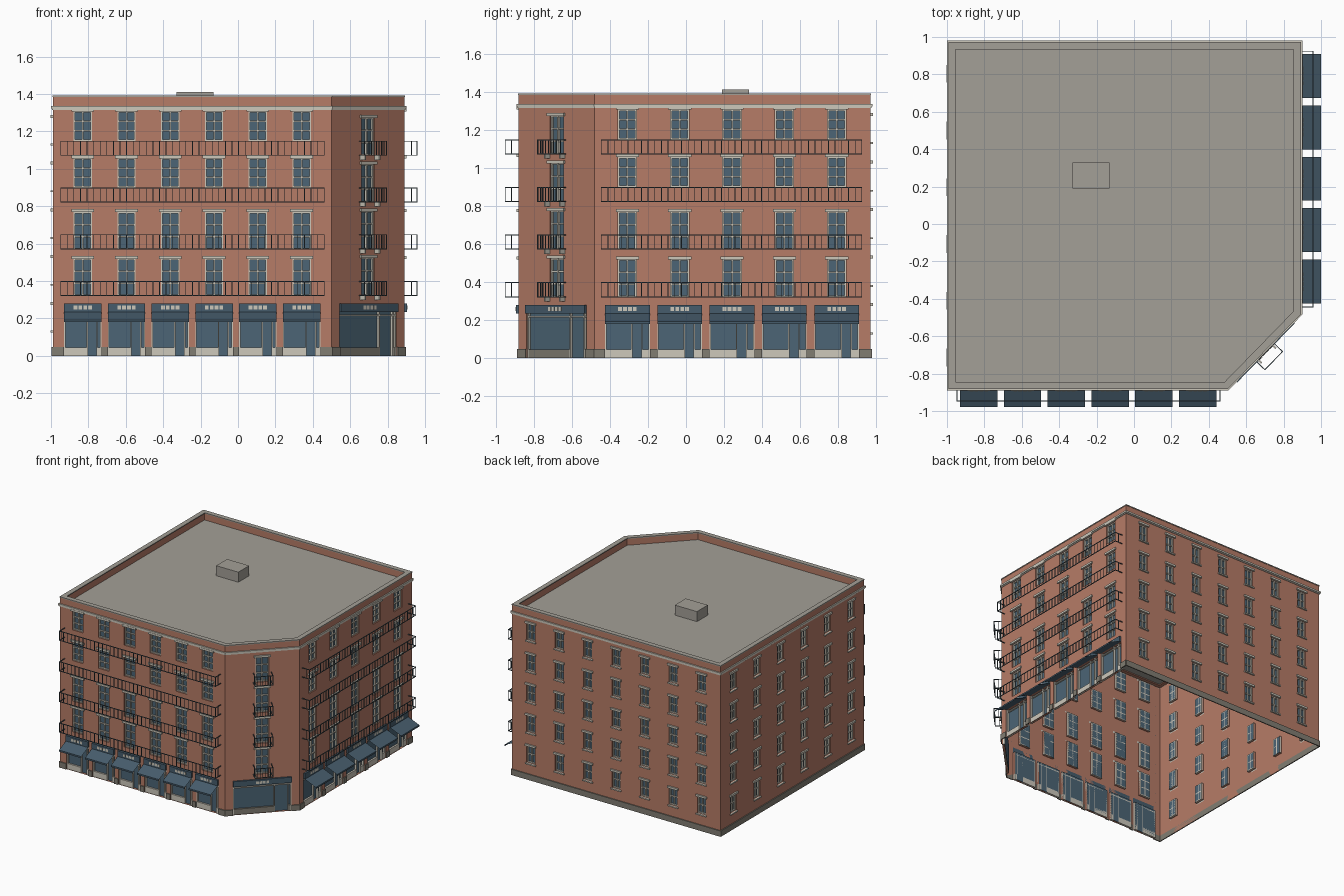
import bpy, bmesh, math
from mathutils import Vector

if "Cube" in bpy.data.objects:
    bpy.data.objects.remove(bpy.data.objects["Cube"])


def material(name, r, g, b):
    m = bpy.data.materials.new(name)
    m.diffuse_color = (r, g, b, 1)
    m.use_nodes = True
    m.node_tree.nodes["Principled BSDF"].inputs["Base Color"].default_value = m.diffuse_color
    return m


BRICK = material("brick", 0.47, 0.20, 0.135)
GLASS = material("blue_glass", 0.072, 0.13, 0.18)
CREAM = material("cream_trim", 0.61, 0.58, 0.50)
ROOF = material("roof_grey", 0.37, 0.35, 0.31)
STONE = material("plinth_stone", 0.22, 0.205, 0.17)
SLATE = material("slate_blue", 0.062, 0.108, 0.15)
METAL = material("rail_metal", 0.075, 0.11, 0.13)

parts = {}


def part(name, *mats):
    """Mesh under construction for a named part."""
    if name not in parts:
        parts[name] = (bmesh.new(), mats)
    return parts[name][0]


def face(bm, pts, mat=0):
    f = bm.faces.new([bm.verts.new(p) for p in pts])
    f.material_index = mat


class Wall:
    """Facade frame: u runs to the right seen from outside, o points outward."""

    def __init__(self, name, origin, d, u0, u1):
        self.name, self.u0, self.u1 = name, u0, u1
        self.origin = Vector((*origin, 0))
        self.d = Vector((*d, 0)).normalized()
        self.n = Vector((self.d.y, -self.d.x, 0))
        self.holes = []

    def at(self, u, o, z):
        return self.origin + self.d * u + self.n * o + Vector((0, 0, z))

    def box(self, name, mat, u0, u1, o0, o1, z0, z1):
        bm = part(name, mat)
        v = [bm.verts.new(self.at(u, o, z)) for z in (z0, z1)
             for u, o in ((u0, o1), (u1, o1), (u1, o0), (u0, o0))]
        for q in ((3, 2, 1, 0), (4, 5, 6, 7), (0, 1, 5, 4), (1, 2, 6, 5), (2, 3, 7, 6), (3, 0, 4, 7)):
            bm.faces.new([v[i] for i in q])

    def build(self, top, depth=0.02):
        """Brick sheet with recessed glazed openings."""
        bm = part(self.name, BRICK, GLASS)
        us = sorted({self.u0, self.u1, *[h[i] for h in self.holes for i in (0, 1)]})
        zs = sorted({0, top, *[h[i] for h in self.holes for i in (2, 3)]})
        for a, b in zip(us, us[1:]):
            for c, d in zip(zs, zs[1:]):
                mu, mz = (a + b) / 2, (c + d) / 2
                if not any(h[0] < mu < h[1] and h[2] < mz < h[3] for h in self.holes):
                    face(bm, [self.at(u, 0, z) for u, z in ((a, c), (b, c), (b, d), (a, d))])
        for a, b, c, d in self.holes:
            ring = [(a, c), (b, c), (b, d), (a, d)]
            face(bm, [self.at(u, -depth, z) for u, z in ring], 1)
            for p, q in zip(ring, ring[1:] + ring[:1]):
                face(bm, [self.at(p[0], 0, p[1]), self.at(q[0], 0, q[1]),
                          self.at(q[0], -depth, q[1]), self.at(p[0], -depth, p[1])])
        bmesh.ops.remove_doubles(bm, verts=bm.verts, dist=1e-5)

    def window(self, u, w, z0, z1, bars=2, hood=0.012, sill=False):
        a, b = u - w / 2, u + w / 2
        self.holes.append((a, b, z0, z1))
        t, o0, o1 = 0.008, -0.02, -0.008
        for x in (a, b - t, u - t / 2):
            self.box("window_frames", CREAM, x, x + t, o0, o1, z0, z1)
        for k in range(bars + 2):
            z = z0 + (z1 - z0 - t) * k / (bars + 1)
            self.box("window_frames", CREAM, a, b, o0, o1 - 0.001, z, z + t)
        self.box("window_lintels", CREAM, a - hood, b + hood, 0, 0.012, z1 - 0.002, z1 + 0.014)
        if sill:
            self.box("window_sills", CREAM, a - 0.008, b + 0.008, 0, 0.012, z0 - 0.01, z0)

    def balcony(self, u0, u1, z, depth, step=0.035):
        name, t, h = "balcony_railings", 0.005, 0.08
        for zz in (z, z + h - t):
            self.box(name, METAL, u0, u1, depth - t, depth, zz, zz + t)
            for u in (u0, u1 - t):
                self.box(name, METAL, u, u + t, 0, depth, zz, zz + t)
        n = round((u1 - u0) / step)
        for k in range(n + 1):
            u = u0 + (u1 - u0 - 0.004) * k / n
            self.box(name, METAL, u, u + 0.004, depth - 0.0045, depth - 0.0005, z, z + h)
        for u in (u0, u1 - 0.004):
            self.box(name, METAL, u, u + 0.004, depth / 2, depth / 2 + 0.004, z, z + h)

    def shop(self, u, w, door0, door1, awning):
        a, b, top = u - w / 2, u + w / 2, 0.235
        self.holes.append((a, b, 0, top))
        self.box("shop_fascias", SLATE, a, b, 0, 0.014, top, 0.28)
        for k in range(4):  # plain pale panels on the fascia
            x = u + (k - 2) * 0.026
            self.box("fascia_panels", CREAM, x + 0.003, x + 0.023, 0.014, 0.016, 0.247, 0.268)
        riser = CREAM if awning else STONE
        for p, q in ((a, u + door0), (u + door1, b)):
            self.box("shop_risers" if awning else "corner_risers", riser, p, q, -0.02, -0.006, 0, 0.045)
        for x in (a, u + door0, u + door1 - 0.007, b - 0.007):
            self.box("shop_frames", CREAM, x, x + 0.007, -0.02, -0.005, 0, top)
        self.box("shop_frames", CREAM, a, b, -0.02, -0.007, top - 0.022, top - 0.014)
        if awning:
            bm = part("awnings", SLATE)
            line = ((0.005, 0.236), (awning, 0.193), (awning, 0.18))
            for (o0, z0), (o1, z1) in zip(line, line[1:]):
                face(bm, [self.at(a, o1, z1), self.at(b, o1, z1), self.at(b, o0, z0), self.at(a, o0, z0)])

    def plinth(self, gaps=()):
        edges = [self.u0 - 0.004] + [x for g in gaps for x in g] + [self.u1 + 0.004]
        for a, b in zip(edges[::2], edges[1::2]):
            self.box("plinth", STONE, a, b, 0, 0.008, 0, 0.047)


FLOORS = (0.32, 0.57, 0.82, 1.07)
TOP = 1.33
X0, X1, Y0, Y1 = -0.99, 0.89, -0.88, 0.97
CX, CY = 0.50, -0.48  # ends of the cut corner
half = math.hypot(X1 - CX, CY - Y0) / 2

front = Wall("front_wall", (0, Y0), (1, 0), X0, CX)
right = Wall("right_wall", (X1, 0), (0, 1), CY, Y1)
back = Wall("back_wall", (0, Y1), (-1, 0), -X1, -X0)
left = Wall("left_wall", (X0, 0), (0, -1), -Y1, -Y0)
corner = Wall("corner_wall", ((CX + X1) / 2, (Y0 + CY) / 2), (X1 - CX, CY - Y0), -half, half)

# Street facades: shops with awnings, tall windows, long balconies
for wall, first, pitch, count, w, awn, b0, b1 in (
        (front, -0.83, 0.234, 6, 0.20, 0.098, -0.95, 0.463),
        (right, -0.308, 0.275, 5, 0.235, 0.11, -0.447, 0.926)):
    centres = [first + pitch * k for k in range(count)]
    for u in centres:
        wall.shop(u, w, 0.02, 0.08, awn)
        for k, z in enumerate(FLOORS):
            lo, hi = (0.0, 0.2) if k < 2 else (0.08, 0.238)
            wall.window(u, 0.098, z + lo, z + hi)
    for z in FLOORS:
        wall.balcony(b0, b1, z, 0.07)
    wall.plinth([(u - w / 2, u + w / 2) for u in centres])

# Plain rear facades: small windows on five levels
for wall, count in ((back, 7), (left, 6)):
    length = wall.u1 - wall.u0
    for k in range(count):
        u = wall.u0 + length * (0.09 + 0.82 * k / (count - 1))
        for z in (0.07,) + FLOORS:
            wall.window(u, 0.075, z + 0.065, z + 0.205, bars=1, hood=0.01, sill=True)
    wall.plinth()

# Cut corner: one shop, narrow windows with small balconies
corner.shop(0, 0.44, 0.09, 0.2, 0)
corner.plinth([(-0.22, 0.22)])
for z in FLOORS:
    corner.window(0, 0.1, z, z + 0.205)
    corner.balcony(-0.07, 0.07, z, 0.075, 0.02)
    for u in (-0.06, 0.05):  # small brackets
        corner.box("balcony_brackets", CREAM, u, u + 0.01, 0, 0.035, z - 0.022, z)

for wall in (front, right, back, left, corner):
    wall.build(TOP)

# Parapet, cornice and roof follow the outline of the building
outline = [Vector(p) for p in ((X0, Y0), (CX, Y0), (X1, CY), (X1, Y1), (X0, Y1))]


def offset(dist):
    pts = []
    for i, p in enumerate(outline):
        d0 = (p - outline[i - 1]).normalized()
        d1 = (outline[(i + 1) % len(outline)] - p).normalized()
        n0, n1 = Vector((d0.y, -d0.x)), Vector((d1.y, -d1.x))
        pts.append(p + (n0 + n1) * dist / (1 + n0.dot(n1)))
    return pts


def ring(name, mat, outer, inner, z0, z1):
    bm = part(name, mat)
    loops = [[bm.verts.new((p.x, p.y, z)) for p in offset(o)]
             for o, z in ((outer, z0), (outer, z1), (inner, z1), (inner, z0))]
    n = len(outline)
    for a, b in zip(loops, loops[1:] + loops[:1]):
        for i in range(n):
            j = (i + 1) % n
            bm.faces.new((a[i], a[j], b[j], b[i]))


ring("parapet", BRICK, 0, -0.03, 1.322, 1.384)
ring("parapet_cap", ROOF, 0.003, -0.036, 1.384, 1.392)
ring("cornice", CREAM, 0.010, 0, 1.322, 1.336)
ring("cornice_step", CREAM, 0.005, 0, 1.314, 1.322)
face(part("roof_deck", ROOF), [(p.x, p.y, TOP) for p in offset(-0.03)])

# Rooftop box
front.box("roof_box", ROOF, -0.33, -0.13, -1.21, -1.07, TOP, 1.412)

for name, (bm, mats) in parts.items():
    mesh = bpy.data.meshes.new(name)
    if name not in ("awnings", "roof_deck") and not name.endswith("_wall"):
        bmesh.ops.recalc_face_normals(bm, faces=bm.faces)
    bm.to_mesh(mesh)
    bm.free()
    for m in mats:
        mesh.materials.append(m)
    bpy.context.collection.objects.link(bpy.data.objects.new(name, mesh))
